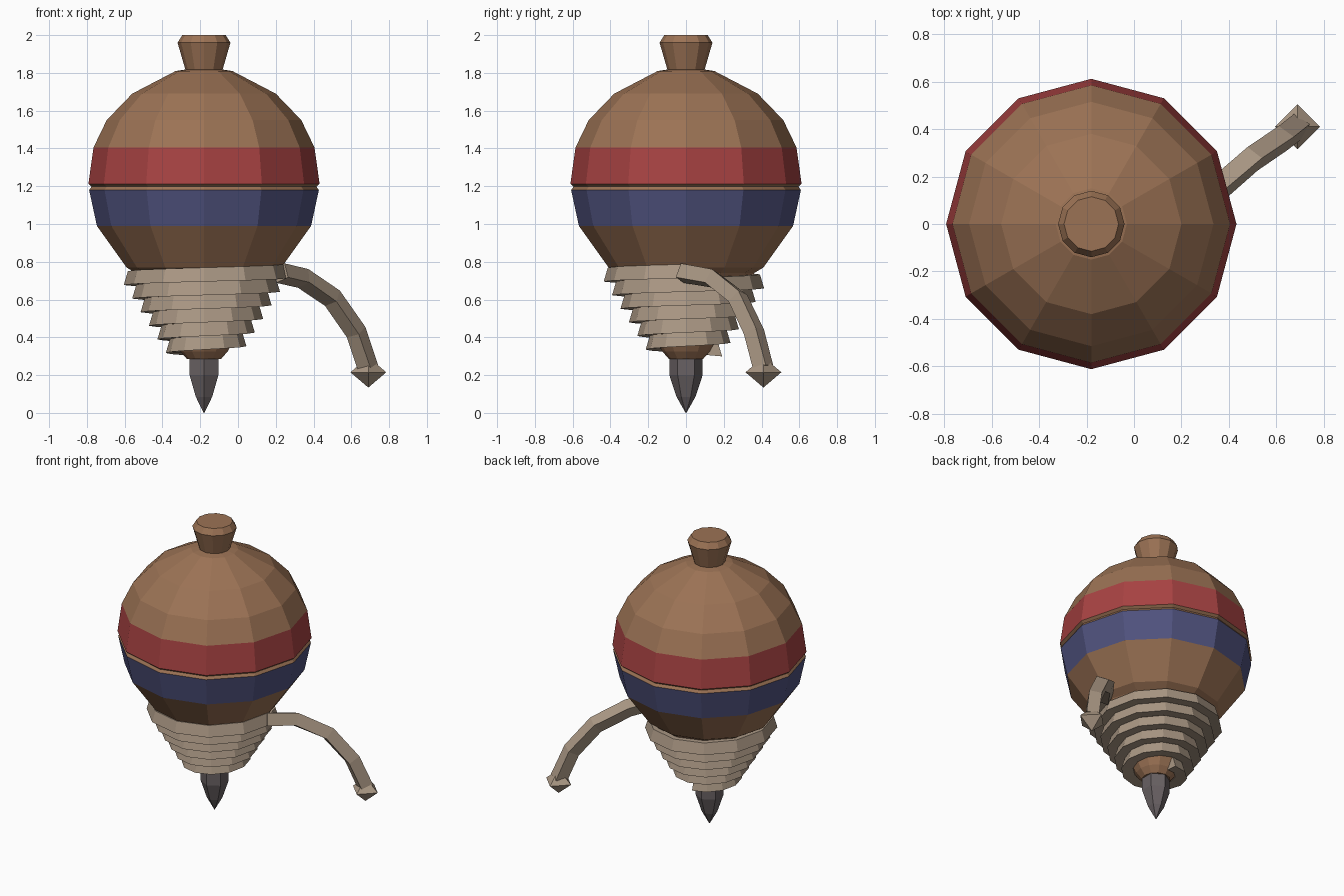
import bpy
import math
from mathutils import Vector

cube = bpy.data.objects.get("Cube")
if cube:
    bpy.data.objects.remove(cube, do_unlink=True)

AXIS_X = -0.18


def material(name, rgb):
    mat = bpy.data.materials.new(name)
    mat.use_nodes = True
    color = (*rgb, 1.0)
    mat.diffuse_color = color
    mat.node_tree.nodes["Principled BSDF"].inputs["Base Color"].default_value = color
    return mat


wood = material("brown wood", (0.33, 0.17, 0.09))
red = material("red paint", (0.39, 0.055, 0.055))
blue = material("blue paint", (0.08, 0.085, 0.21))
cord = material("tan cord", (0.40, 0.31, 0.23))
metal = material("dark metal", (0.14, 0.12, 0.125))


def build(name, verts, faces, mats):
    mesh = bpy.data.meshes.new(name)
    mesh.from_pydata(verts, [], faces)
    for mat in mats:
        mesh.materials.append(mat)
    obj = bpy.data.objects.new(name, mesh)
    bpy.context.collection.objects.link(obj)
    return obj


def skin(name, rings, mats):
    """Join rings of equal size into a closed, capped solid."""
    n = len(rings[0])
    verts = [v for ring in rings for v in ring]
    faces = [(k * n + i, k * n + (i + 1) % n, (k + 1) * n + (i + 1) % n, (k + 1) * n + i)
             for k in range(len(rings) - 1) for i in range(n)]
    last = (len(rings) - 1) * n
    faces += [tuple(reversed(range(n))), tuple(range(last, last + n))]
    return build(name, verts, faces, mats)


def lathe(name, profile, sides, mats, start=0.0, center=(AXIS_X, 0)):
    """Turn (radius, height) points, listed from bottom to top."""
    rings = []
    for r, z in profile:
        angles = [start + math.tau * i / sides for i in range(sides)]
        rings.append([(center[0] + r * math.cos(a), center[1] + r * math.sin(a), z)
                      for a in angles])
    return skin(name, rings, mats)


# Turned body, painted in two bands
body = lathe("body", [
    (0.09, 0.285), (0.125, 0.325), (0.36, 0.74), (0.41, 0.77), (0.567, 0.99),
    (0.608, 1.18), (0.595, 1.198), (0.612, 1.212), (0.585, 1.405),
    (0.515, 1.55), (0.38, 1.69), (0.15, 1.81), (0.05, 1.825),
], 12, [wood, red, blue])
for face in body.data.polygons:
    z = face.center.z
    if 1.22 < z < 1.4:
        face.material_index = 1
    elif 1.0 < z < 1.18:
        face.material_index = 2

# Knob on top
lathe("knob", [(0.095, 1.805), (0.14, 1.96), (0.115, 2.0)], 12, [wood])

# Six-sided spike the body spins on
lathe("spike", [(0.002, 0.0), (0.05, 0.085), (0.088, 0.2), (0.088, 0.31)],
      6, [metal], start=math.pi / 2)

# Cord wound down the cone
SECTION = [(-0.022, 0.039), (0.0, -0.035), (-0.075, -0.028), (-0.09, 0.039)]
STEPS = 12
rings = []
for k in range(int(5.75 * STEPS) + 1):
    turn = k / STEPS
    angle = -math.tau * turn
    radius = 0.447 - 0.0445 * turn
    height = 0.748 - 0.072 * turn
    rings.append([(AXIS_X + (radius + dr) * math.cos(angle),
                   (radius + dr) * math.sin(angle), height + dz) for dr, dz in SECTION])
skin("wound_cord", rings, [cord])

# Loose end of the cord, a square tube along a drooping path
path = [Vector(p) for p in [(0.225, -0.02, 0.74), (0.345, 0.14, 0.712), (0.50, 0.275, 0.607),
                            (0.625, 0.36, 0.428), (0.69, 0.41, 0.235)]]
HALF = 0.04
ROLL = math.radians(22)
rings = []
for i, point in enumerate(path):
    tangent = (path[min(i + 1, len(path) - 1)] - path[max(i - 1, 0)]).normalized()
    side = tangent.cross(Vector((0, 0, 1))).normalized()
    up = side.cross(tangent)
    u = side * math.cos(ROLL) + up * math.sin(ROLL)
    v = up * math.cos(ROLL) - side * math.sin(ROLL)
    rings.append([point + HALF * (a * u + b * v)
                  for a, b in [(-1, -1), (1, -1), (1, 1), (-1, 1)]])
skin("loose_cord", rings, [cord])

# Eight-faced knot at the end of the cord
lathe("cord_knot", [(0.001, 0.135), (0.095, 0.215), (0.001, 0.295)],
      4, [cord], center=(0.69, 0.41))

# Make every face point outward
import bmesh
for obj in bpy.context.collection.objects:
    if obj.type == "MESH":
        bm = bmesh.new()
        bm.from_mesh(obj.data)
        bmesh.ops.recalc_face_normals(bm, faces=bm.faces)
        bm.to_mesh(obj.data)
        bm.free()
